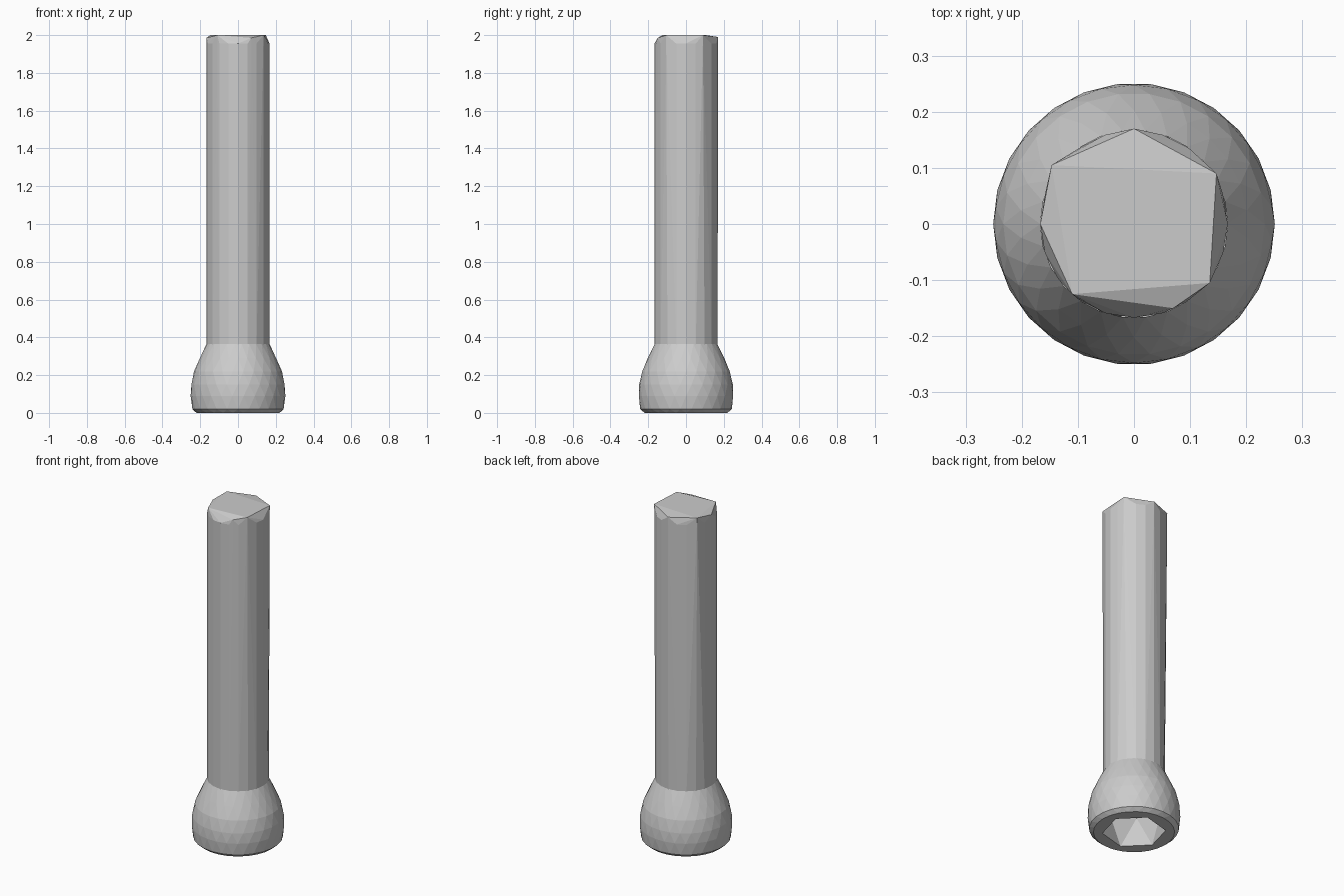
import bpy, bmesh
from math import sin, cos, pi

if "Cube" in bpy.data.objects:
    bpy.data.objects.remove(bpy.data.objects["Cube"])

SIDES = 26


def ring(bm, r, z, n=SIDES, turn=0.0):
    return [bm.verts.new((r * cos(2 * pi * (i + turn) / n),
                          r * sin(2 * pi * (i + turn) / n), z)) for i in range(n)]


def join_staggered(bm, low, high):
    # triangle strip between two rings turned half a step from each other
    n = len(low)
    for i in range(n):
        j = (i + 1) % n
        bm.faces.new((low[i], low[j], high[i]))
        bm.faces.new((low[j], high[j], high[i]))


def loop_edges(bm, loop):
    edges = []
    for i, v in enumerate(loop):
        w = loop[(i + 1) % len(loop)]
        edges.append(bm.edges.get((v, w)) or bm.edges.new((v, w)))
    return edges


def finish(bm, name):
    bmesh.ops.recalc_face_normals(bm, faces=bm.faces)
    mesh = bpy.data.meshes.new(name)
    bm.to_mesh(mesh)
    bm.free()
    obj = bpy.data.objects.new(name, mesh)
    bpy.context.collection.objects.link(obj)
    return obj


# Shaft: faceted cylinder with an unevenly chipped, nearly flat top
bm = bmesh.new()
ring(bm, 0.167, 0.36, 20)
ring(bm, 0.167, 1.955, 20)
for x, y, z in ((0, .17, 1.99), (.147, .09, 2.0), (.135, -.105, 2.0), (.07, -.15, 1.985),
                (-.11, -.125, 2.0), (-.167, 0, 1.985), (-.147, .105, 2.0)):
    bm.verts.new((x, y, z))
bmesh.ops.convex_hull(bm, input=bm.verts)
bm.normal_update()
under = [f for f in bm.faces if f.calc_center_median().z < 0.37]
bmesh.ops.delete(bm, geom=under, context='FACES_ONLY')
finish(bm, "shaft")

# Flared socket: faceted bell with a six-sided recess in its underside
bm = bmesh.new()
profile = [(.22, 0.0), (.243, .02), (.251, .09), (.248, .15),
           (.233, .22), (.203, .29), (.167, .365)]
rings = [ring(bm, r, z, turn=0.5 * (k % 2)) for k, (r, z) in enumerate(profile)]
for k in range(len(rings) - 1):
    a, b = rings[k], rings[k + 1]
    if k % 2:
        b = b[1:] + b[:1]
    join_staggered(bm, a, b)

mouth = ring(bm, 0.172, 0.0, 6, 0.25)
roof = ring(bm, 0.165, 0.18, 6, 0.75)
join_staggered(bm, mouth, roof)
bm.faces.new(roof)
bmesh.ops.triangle_fill(bm, use_beauty=True,
                        edges=loop_edges(bm, rings[0]) + loop_edges(bm, mouth))
finish(bm, "flared_socket")
